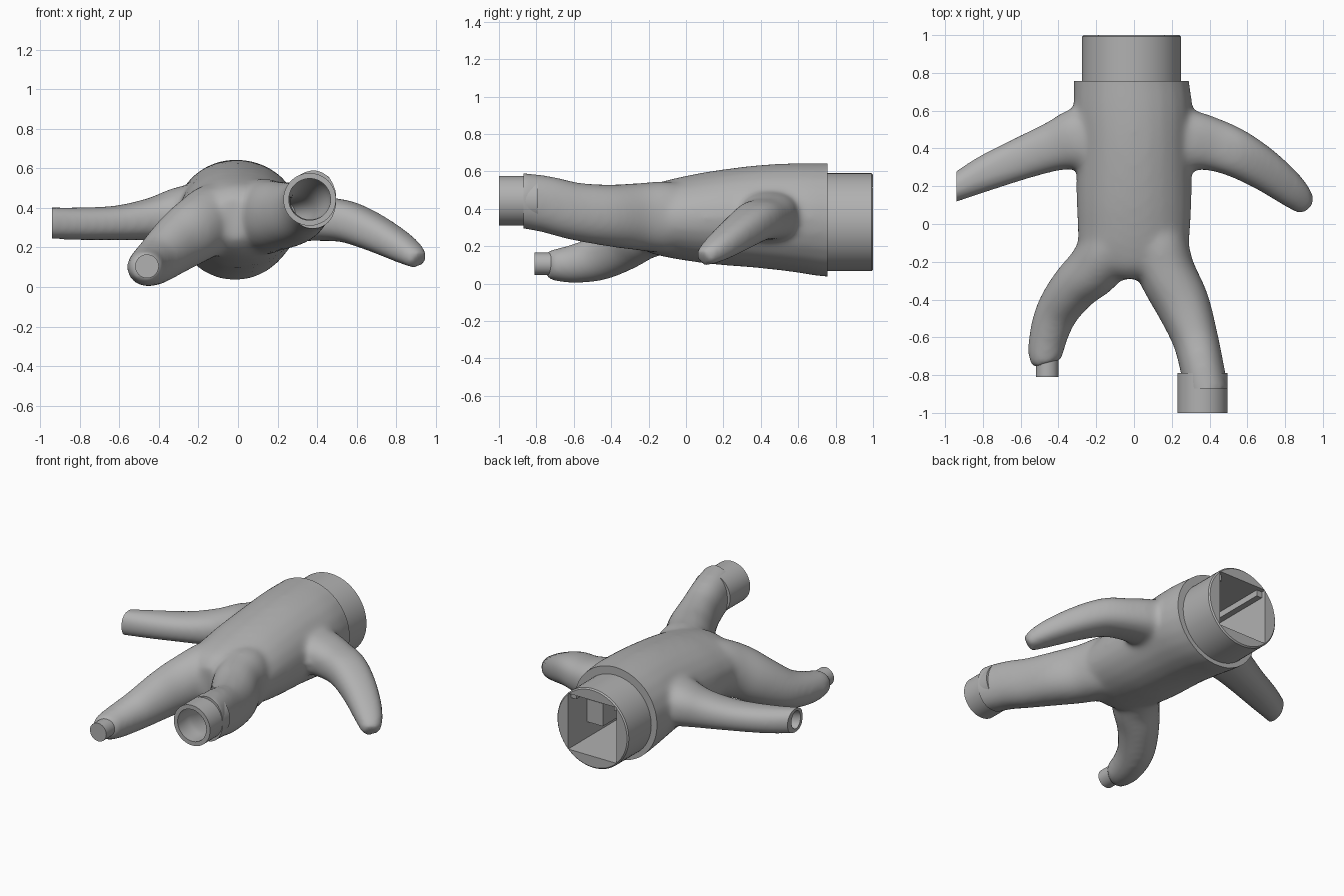
import bpy, bmesh, math
from mathutils import Vector

cube = bpy.data.objects.get("Cube")
if cube:
    bpy.data.objects.remove(cube)

GREY = (0.44, 0.44, 0.44, 1)
mat = bpy.data.materials.new("plain grey")
mat.use_nodes = True
mat.diffuse_color = GREY
mat.node_tree.nodes["Principled BSDF"].inputs["Base Color"].default_value = GREY


def finish(name, bm):
    bmesh.ops.recalc_face_normals(bm, faces=bm.faces)
    mesh = bpy.data.meshes.new(name)
    bm.to_mesh(mesh)
    bm.free()
    mesh.materials.append(mat)
    ob = bpy.data.objects.new(name, mesh)
    bpy.context.collection.objects.link(ob)
    return ob


def select(ob):
    bpy.ops.object.select_all(action='DESELECT')
    ob.select_set(True)
    bpy.context.view_layer.objects.active = ob


def modify(ob, kind, **settings):
    select(ob)
    mod = ob.modifiers.new(kind.title(), kind)
    for key, value in settings.items():
        setattr(mod, key, value)
    bpy.ops.object.modifier_apply(modifier=mod.name)


def cut(ob, cutter):
    modify(ob, 'BOOLEAN', operation='DIFFERENCE', solver='EXACT', object=cutter)


def catmull(p, t):
    a, b, c, d = p
    return 0.5 * (2 * b + (c - a) * t + (2 * a - 5 * b + 4 * c - d) * t * t
                  + (3 * b - a - 3 * c + d) * t ** 3)


def limb(bm, stations, sides=24, steps=4, power=1.0, extra=0.0):
    """Loft oval rings along (x, y, z, half width, half height) stations."""
    s = [Vector(p) for p in stations]
    s = [2 * s[0] - s[1]] + s + [2 * s[-1] - s[-2]]
    path = [catmull(s[i:i + 4], k / steps) for i in range(len(s) - 3) for k in range(steps)]
    path.append(s[-2])
    rings = []
    for i, p in enumerate(path):
        tangent = Vector((path[min(i + 1, len(path) - 1)] - path[max(i - 1, 0)])[:3])
        side = tangent.cross(Vector((0, 0, 1))).normalized()
        up = side.cross(tangent).normalized()
        ring = []
        for k in range(sides):
            a = math.tau * k / sides
            c, d = math.cos(a), math.sin(a)
            u = math.copysign(abs(c) ** power, c) * (p[3] + extra)
            v = math.copysign(abs(d) ** power, d) * (p[4] + extra)
            ring.append(bm.verts.new(Vector(p[:3]) + side * u + up * v))
        rings.append(ring)
    for r, q in zip(rings, rings[1:]):
        for k in range(sides):
            n = (k + 1) % sides
            bm.faces.new((r[k], r[n], q[n], q[k]))
    bm.faces.new(rings[0][::-1])
    bm.faces.new(rings[-1])


def cylinder(name, x, z, radius, y0, y1, sides=64):
    bm = bmesh.new()
    bmesh.ops.create_cone(bm, cap_ends=True, segments=sides, radius1=radius,
                          radius2=radius, depth=y1 - y0)
    for v in bm.verts:
        v.co = (x + v.co.x, (y0 + y1) / 2 + v.co.z, z + v.co.y)
    return finish(name, bm)


def box(name, low, high):
    bm = bmesh.new()
    bmesh.ops.create_cube(bm, size=1)
    for v in bm.verts:
        v.co = [low[i] + (v.co[i] + 0.5) * (high[i] - low[i]) for i in range(3)]
    return finish(name, bm)


# Torso and limbs, fused into one smooth skin; the extra girth offsets smoothing
GIRTH = .005
bm = bmesh.new()
limb(bm, [(-.015, .88, .34, .298, .30), (-.015, .76, .34, .3, .30), (-.005, .6, .352, .31, .288),
          (0, .4, .358, .30, .272), (0, .15, .352, .30, .246), (0, 0, .348, .295, .222),
          (-.005, -.13, .345, .28, .195), (-.01, -.23, .345, .2, .16), (-.01, -.29, .345, .1, .1)],
     extra=GIRTH)
# left leg
limb(bm, [(.06, .12, .355, .11, .13), (.12, -.08, .355, .15, .185), (.17, -.25, .358, .148, .176),
          (.255, -.42, .365, .14, .16), (.322, -.6, .388, .118, .15), (.358, -.75, .425, .112, .147),
          (.39, -.92, .45, .112, .143)], power=.92, extra=GIRTH)
# right leg
limb(bm, [(-.06, .12, .355, .11, .13), (-.12, -.09, .345, .15, .175), (-.205, -.23, .295, .142, .165),
          (-.31, -.33, .22, .125, .147), (-.405, -.46, .14, .11, .12), (-.455, -.6, .105, .097, .1),
          (-.468, -.7, .1, .087, .082), (-.46, -.745, .1, .07, .07)], extra=GIRTH)
# right arm
limb(bm, [(-.1, .45, .38, .16, .15), (-.28, .45, .37, .165, .135), (-.42, .412, .345, .128, .106),
          (-.6, .345, .325, .108, .084), (-.8, .262, .32, .09, .078), (-1, .162, .325, .058, .075)],
     power=.85, extra=GIRTH)
# left arm
limb(bm, [(.1, .45, .37, .15, .13), (.28, .445, .36, .155, .125), (.42, .42, .345, .135, .108),
          (.55, .37, .33, .122, .101), (.7, .28, .268, .105, .088), (.84, .17, .19, .083, .068),
          (.915, .09, .135, .053, .043)], power=.8, extra=GIRTH)
body = finish("body", bm)
modify(body, 'REMESH', mode='VOXEL', voxel_size=.016)
modify(body, 'SMOOTH', factor=.5, iterations=20)

# Flat ends at the neck, left ankle and right wrist
bm = bmesh.new()
bm.from_mesh(body.data)
for point, normal in (((0, .757, 0), (0, 1, 0)), ((0, -.87, 0), (0, -1, 0)),
                      ((-.94, 0, 0), (-1, 0, 0))):
    cutting = bmesh.ops.bisect_plane(bm, geom=bm.verts[:] + bm.edges[:] + bm.faces[:],
                                     plane_co=point, plane_no=normal, clear_outer=True)
    edges = [e for e in cutting['geom_cut'] if isinstance(e, bmesh.types.BMEdge)]
    bmesh.ops.holes_fill(bm, edges=edges, sides=0)
bmesh.ops.recalc_face_normals(bm, faces=bm.faces)
bm.to_mesh(body.data)
bm.free()

# Connecting collars
neck_collar = cylinder("neck_collar", -.013, .328, .262, .6, 1)
modify(neck_collar, 'BEVEL', width=.008, segments=1, limit_method='ANGLE')
ankle_tube = cylinder("left_ankle_tube", .362, .443, .133, -1, -.79)
ankle_peg = cylinder("right_ankle_peg", -.46, .105, .06, -.81, -.68, 32)

# Square neck socket, tapering ankle bore and wrist hollow
socket = box("socket_cutter", (-.19, .48, .145), (.165, 1.1, .515))
bm = bmesh.new()
limb(bm, [(.362, -1.1, .443, .105, .105), (.362, -.95, .443, .105, .105),
          (.362, -.85, .443, .1, .103), (.335, -.68, .41, .075, .085),
          (.3, -.55, .385, .07, .07), (.235, -.4, .37, .06, .06)], sides=48)
bore = finish("bore_cutter", bm)
bm = bmesh.new()
limb(bm, [(-1, .165, .325, .045, .063), (-.93, .195, .325, .043, .057),
          (-.84, .235, .325, .02, .03)])
hollow = finish("wrist_cutter", bm)
for ob, cutter in ((body, socket), (neck_collar, socket), (body, bore),
                   (ankle_tube, bore), (body, hollow)):
    cut(ob, cutter)
for cutter in (socket, bore, hollow):
    bpy.data.objects.remove(cutter)

# Guide rails in the upper socket corners and a stop block deeper inside
for name, x in (("left_socket_rail", .125), ("right_socket_rail", -.19)):
    box(name, (x, .5, .475), (x + .04, .97, .515))
box("socket_stop", (.05, .48, .25), (.17, .8, .4))

for ob in (body, neck_collar, ankle_tube, ankle_peg):
    select(ob)
    bpy.ops.object.shade_smooth_by_angle(angle=math.radians(35))
